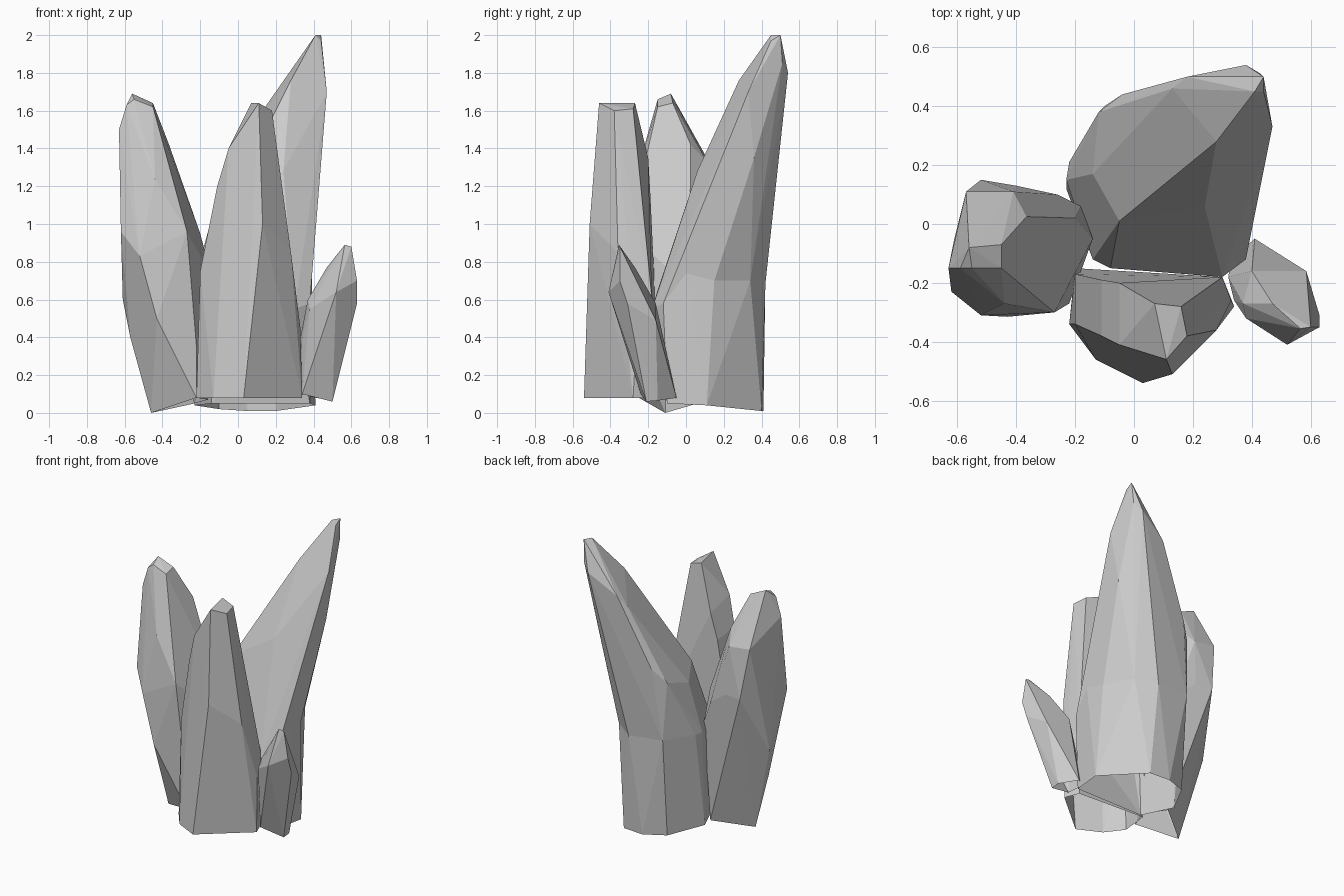
import bpy, bmesh, math
from mathutils import Vector


def crystal(name, *shells, seam=()):
    """Faceted open-bottomed crystal: each shell is a convex hull of corner points.
    Faces lying wholly on the shared seam ring are left out."""
    bm = bmesh.new()
    for pts in shells:
        part = bmesh.new()
        for p in pts:
            part.verts.new(p)
        res = bmesh.ops.convex_hull(part, input=part.verts)
        junk = {g for g in res["geom_interior"] + res["geom_unused"]
                if isinstance(g, bmesh.types.BMVert)}
        bmesh.ops.delete(part, geom=list(junk), context='VERTS')
        part.normal_update()

        def on_seam(v):
            return any((v.co - Vector(s)).length < 1e-4 for s in seam)

        # open underside and open joint between stacked shells
        cut = [f for f in part.faces
               if (f.normal.z < -.7 and f.calc_center_median().z < .15)
               or (abs(f.normal.z) > .5 and all(on_seam(v) for v in f.verts))]
        bmesh.ops.delete(part, geom=cut, context='FACES')
        # merge nearly coplanar triangles into clean flat facets
        bmesh.ops.dissolve_limit(part, angle_limit=math.radians(4),
                                 verts=part.verts, edges=part.edges)
        tmp = bpy.data.meshes.new("tmp")
        part.to_mesh(tmp)
        part.free()
        bm.from_mesh(tmp)
        bpy.data.meshes.remove(tmp)
    bmesh.ops.remove_doubles(bm, verts=bm.verts, dist=1e-4)
    me = bpy.data.meshes.new(name)
    bm.to_mesh(me)
    bm.free()
    ob = bpy.data.objects.new(name, me)
    bpy.context.collection.objects.link(ob)
    return ob


# Tall back crystal: upright foot, then a leaning shaft sharing the waist ring
waist = [(-.08, -.15, .65), (-.14, -.12, .6), (-.23, .15, .7), (-.22, .21, .7),
         (-.10, .40, .7), (.15, .42, .68), (.28, .34, .7), (.38, .15, .7),
         (.39, 0, .75), (.38, -.12, .58), (.30, -.18, .55)]
foot = [(-.23, .12, .04), (-.10, .35, .02), (.05, .41, .01), (.20, .40, .01),
        (.41, .11, .04), (.38, -.10, .05), (-.14, -.10, .05)]
shaft = [(-.05, .01, 1.1), (-.14, .17, 1.03), (-.12, .38, 1.1), (-.04, .44, 1.2),
         (.13, .46, 1.6), (.18, .50, 1.67), (.24, .06, 1.28), (.28, .28, 1.76),
         (.43, .36, 1.35), (.47, .33, 1.70), (.38, .54, 1.8), (.43, .51, 1.85),
         (.41, .45, 2), (.44, .50, 2), (.44, .45, 1.97)]
crystal("tall_back_crystal", foot + waist, waist + shaft, seam=waist)

# Front crystal with a flat foot and chisel tip
crystal("front_crystal", [
    (-.22, -.34, .08), (-.13, -.46, .08), (.03, -.54, .08),
    (.34, -.28, .08), (.30, -.18, .08), (-.20, -.15, .08),
    (-.20, -.34, .75), (-.20, -.17, .75), (.13, -.51, 1.0), (.28, -.36, .85),
    (.33, -.26, .45), (.30, -.18, .6), (-.11, -.38, 1.2), (-.11, -.19, 1.18),
    (-.05, -.41, 1.4), (-.05, -.20, 1.35),
    (.07, -.27, 1.64), (.16, -.28, 1.61), (.18, -.38, 1.6), (.11, -.46, 1.64)])

# Left crystal, narrow at the foot and bulging at mid height
crystal("left_crystal", [
    (-.46, -.11, 0), (-.22, -.25, .08), (-.16, -.10, .07),
    (-.23, .06, .05), (-.57, -.10, .4), (-.61, -.05, .6),
    (-.22, -.27, .35), (-.43, -.315, .5), (-.52, -.31, .83), (-.62, -.23, .96),
    (-.27, -.30, .96), (-.14, -.05, .72), (-.18, .06, .72), (-.26, .10, .9),
    (-.52, .15, 1.0), (-.40, .13, 1.0), (-.20, .02, .95), (-.44, -.27, 1.24),
    (-.63, -.15, 1.5), (-.57, .11, 1.35), (-.41, .11, 1.33), (-.365, .025, 1.42),
    (-.59, -.15, 1.63), (-.55, -.15, 1.66), (-.45, -.15, 1.62),
    (-.45, -.07, 1.64), (-.56, -.08, 1.69)])

# Small right crystal leaning outward
crystal("small_right_crystal", [
    (.50, -.21, .06), (.50, -.15, .065), (.41, -.05, .08), (.33, -.12, .1),
    (.34, -.24, .1), (.34, -.26, .4), (.32, -.18, .35), (.38, -.32, .55),
    (.37, -.27, .6), (.40, -.16, .58), (.585, -.16, .49), (.63, -.31, .58),
    (.63, -.35, .7), (.52, -.41, .64), (.47, -.27, .77), (.565, -.355, .89),
    (.60, -.35, .88)])
